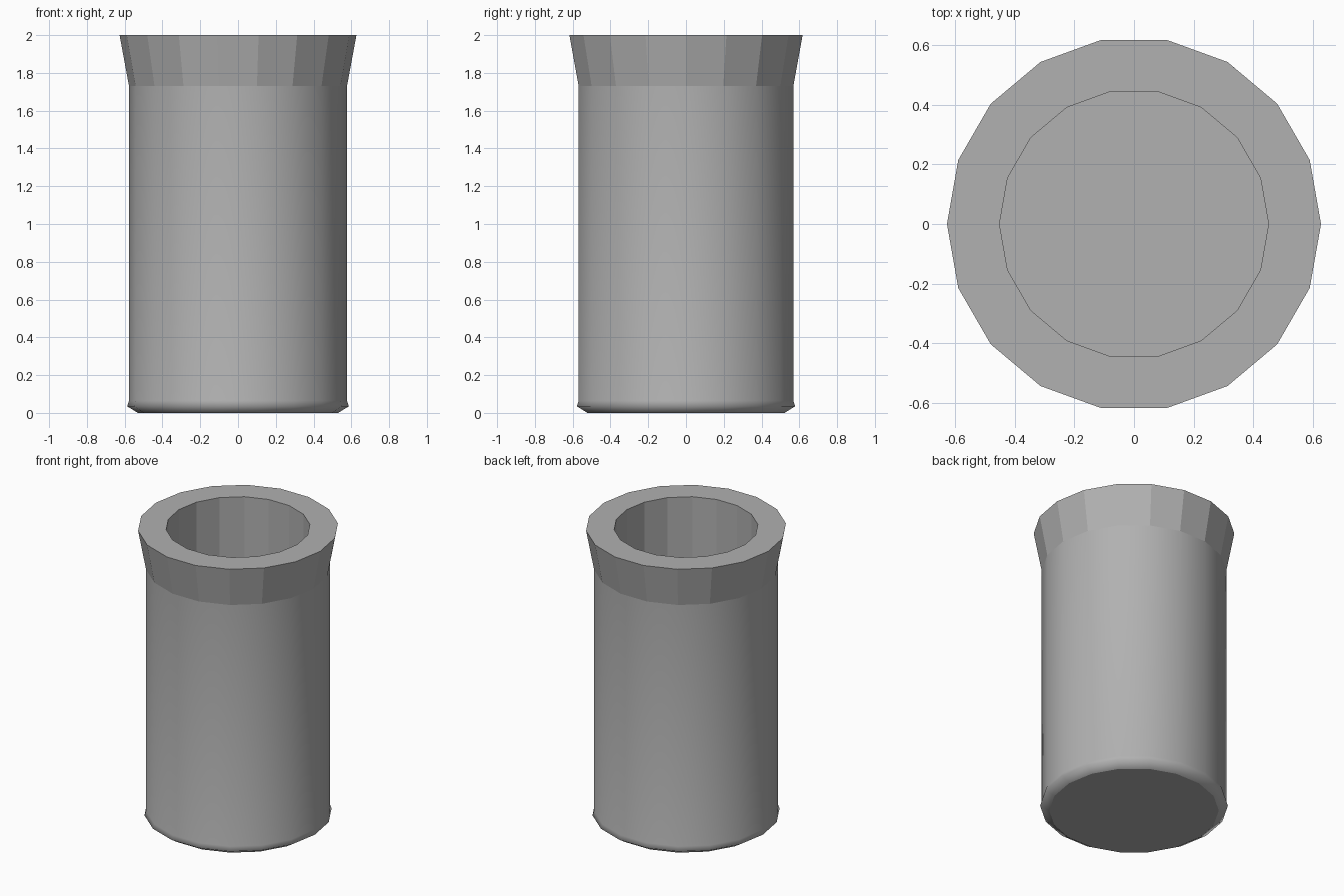
import bpy, bmesh
from math import cos, sin, pi

if "Cube" in bpy.data.objects:
    bpy.data.objects.remove(bpy.data.objects["Cube"])

SIDES = 18

# Profile of the cup from base, up the outside, over the rim, down the inside:
# (radius, height, smooth shading of the band that follows)
profile = [
    (0.53, 0.0, True),      # base edge
    (0.587, 0.035, True),   # foot bulge
    (0.577, 0.065, True),   # straight body
    (0.577, 1.73, False),   # flared collar
    (0.627, 2.0, False),    # flat rim
    (0.451, 2.0, False),    # inner wall
    (0.451, 0.065, False),  # inner floor
]

bm = bmesh.new()
rings = [[bm.verts.new((r * cos(2 * pi * i / SIDES), r * sin(2 * pi * i / SIDES), z))
          for i in range(SIDES)] for r, z, _ in profile]

# Bands between neighbouring rings
for k in range(len(rings) - 1):
    a, b = rings[k], rings[k + 1]
    for i in range(SIDES):
        j = (i + 1) % SIDES
        f = bm.faces.new((a[i], a[j], b[j], b[i]))
        f.smooth = profile[k][2]

# Underside and inner floor
bm.faces.new(rings[0][::-1])
bm.faces.new(rings[-1])

# Sharp creases at the underside and the collar joint
for k in (0, 3):
    for i in range(SIDES):
        bm.edges.get((rings[k][i], rings[k][(i + 1) % SIDES])).smooth = False

bmesh.ops.recalc_face_normals(bm, faces=bm.faces)
mesh = bpy.data.meshes.new("cup")
bm.to_mesh(mesh)
bm.free()

# Dark grey surface
grey = bpy.data.materials.new("dark_grey")
grey.diffuse_color = (0.44, 0.44, 0.44, 1)
grey.use_nodes = True
grey.node_tree.nodes["Principled BSDF"].inputs["Base Color"].default_value = grey.diffuse_color
mesh.materials.append(grey)

cup = bpy.data.objects.new("cup", mesh)
bpy.context.collection.objects.link(cup)
